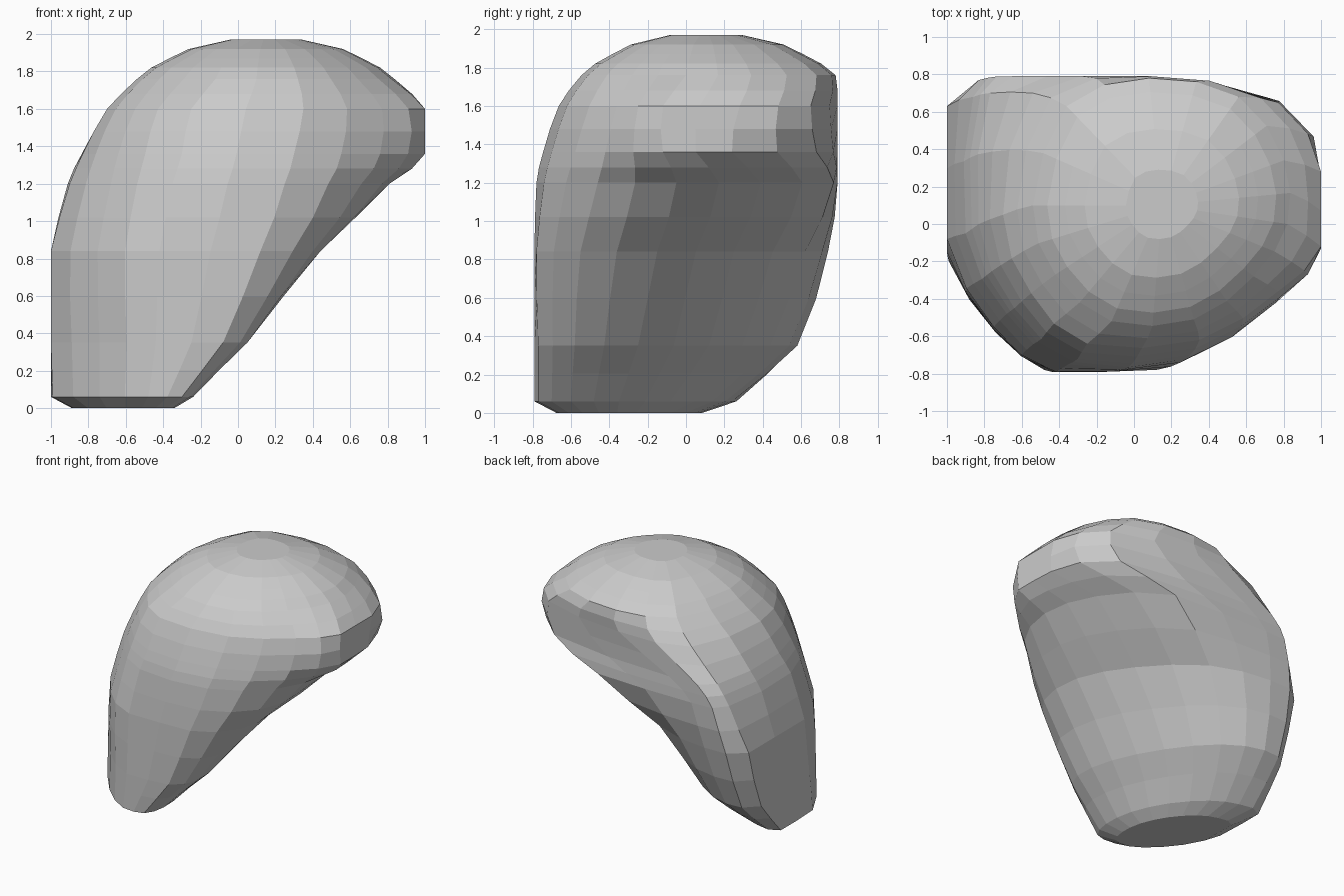
import bpy, bmesh
from mathutils import Vector

if "Cube" in bpy.data.objects:
    bpy.data.objects.remove(bpy.data.objects["Cube"])

# Horizontal outlines of the boulder: height -> ten (x, y) points, from the left side round the front
OUTLINES = {
    0.06: [(-.99, -.2), (-.74, -.58), (-.48, -.78), (-.3, -.77), (-.24, -.6),
           (-.27, -.35), (-.4, -.08), (-.6, .14), (-.8, .24), (-1, .22)],
    0.35: [(-1, -.15), (-.74, -.57), (-.44, -.79), (-.08, -.77), (.05, -.58),
           (.0, -.25), (-.19, .12), (-.46, .44), (-.76, .58), (-1, .47)],
    0.84: [(-1, -.08), (-.75, -.55), (-.42, -.79), (.12, -.78), (.4, -.55),
           (.42, -.15), (.2, .25), (-.2, .62), (-.68, .74), (-1, .63)],
    1.20: [(-.9, -.05), (-.68, -.48), (-.35, -.75), (.25, -.74), (.66, -.46),
           (.81, -.05), (.68, .39), (.25, .77), (-.6, .79), (-.86, .68)],
    1.36: [(-.83, 0), (-.64, -.45), (-.3, -.72), (.3, -.7), (.76, -.42),
           (1, -.12), (.99, .24), (.7, .68), (-.4, .79), (-.77, .7)],
    1.60: [(-.7, .05), (-.55, -.37), (-.25, -.64), (.35, -.62), (.77, -.36),
           (1, -.12), (1, .28), (.77, .65), (.05, .79), (-.54, .7)],
    1.76: [(-.54, .1), (-.42, -.27), (-.12, -.52), (.32, -.51), (.64, -.28),
           (.82, 0), (.8, .34), (.56, .68), (.08, .78), (-.36, .63)],
}


def midpoint(a, b, c, d):
    """Catmull-Rom midpoint between b and c, kept inside the overall box."""
    p = (b + c) * 0.5625 - (a + d) * 0.0625
    return Vector((max(-1, min(1, p.x)), max(-.79, min(.79, p.y)), p.z))


def refine_ring(ring):
    n = len(ring)
    out = []
    for i in range(n):
        out += [ring[i], midpoint(ring[i - 1], ring[i], ring[(i + 1) % n], ring[(i + 2) % n])]
    return out


def shrunk(ring, centre, factor, z):
    return [Vector((centre[0] + (p.x - centre[0]) * factor,
                    centre[1] + (p.y - centre[1]) * factor, z)) for p in ring]


# Smooth each outline, then add in-between rings
base = [refine_ring([Vector((x, y, z)) for x, y in pts]) for z, pts in OUTLINES.items()]
below = [a * 2 - b for a, b in zip(base[0], base[1])]
above = shrunk(base[-1], (.15, .1), .7, 1.9)
padded = [below] + base + [above]
rings = []
for lo, b, c, hi in zip(padded, padded[1:], padded[2:], padded[3:]):
    rings.append(b)
    z = (b[0].z + c[0].z) / 2
    rings.append([Vector((p.x, p.y, z)) for p in (midpoint(*q) for q in zip(lo, b, c, hi))])
rings.append(base[-1])

# Bevelled foot and rounded crown
rings.insert(0, shrunk(rings[0], (-.6, -.38), .72, 0))
for factor, z in ((.89, 1.82), (.75, 1.87), (.6, 1.92), (.28, 1.97)):
    rings.append(shrunk(base[-1], (.15, .1), factor, z))

# Skin the rings into one faceted boulder
bm = bmesh.new()
loops = [[bm.verts.new(p) for p in ring] for ring in rings]
n = len(loops[0])
for a, b in zip(loops, loops[1:]):
    for i in range(n):
        j = (i + 1) % n
        bm.faces.new((a[i], a[j], b[j], b[i]))
bm.faces.new(loops[0][::-1])
bm.faces.new(loops[-1])
bmesh.ops.recalc_face_normals(bm, faces=bm.faces)
mesh = bpy.data.meshes.new("boulder")
bm.to_mesh(mesh)
bm.free()
boulder = bpy.data.objects.new("boulder", mesh)
bpy.context.collection.objects.link(boulder)
